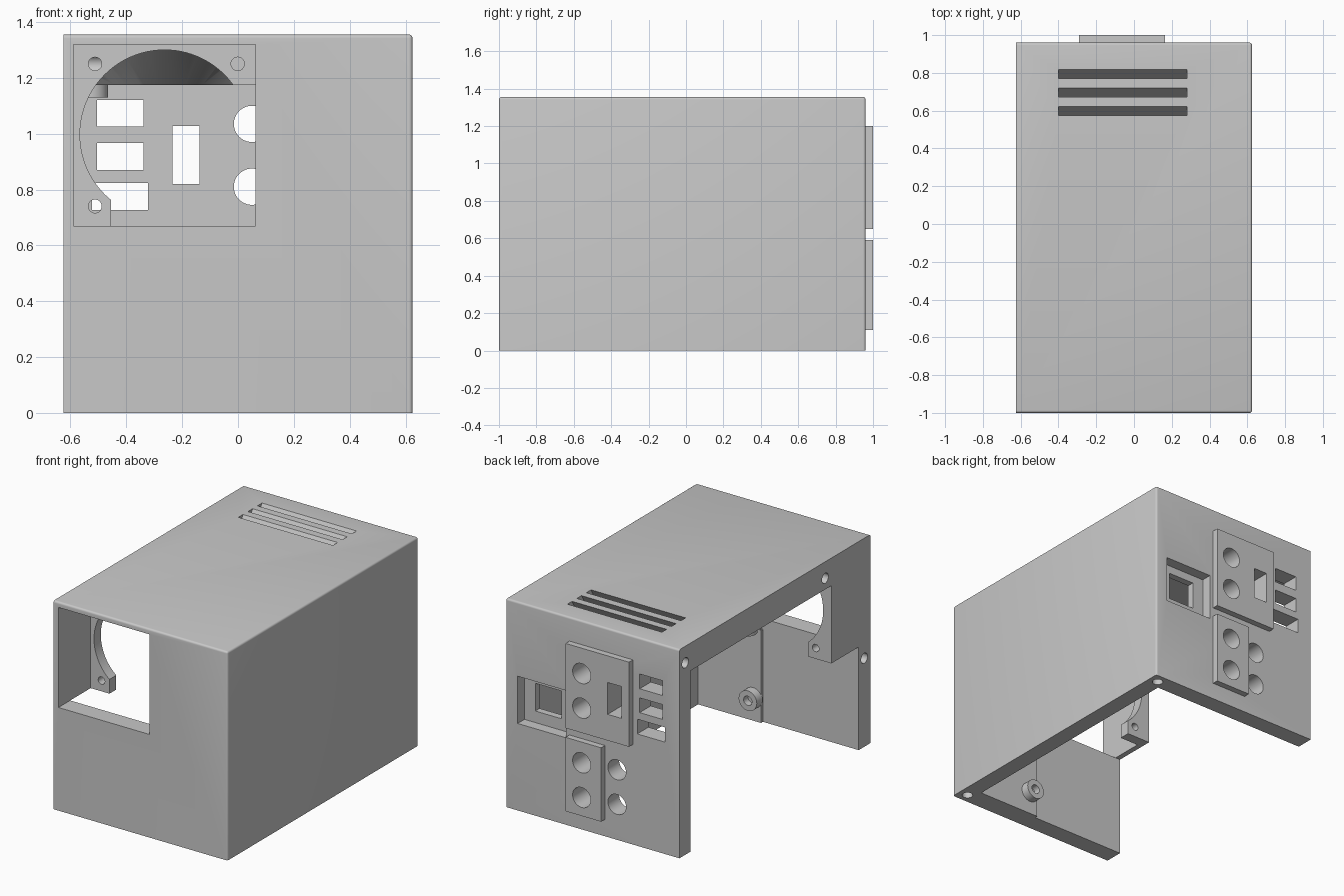
import bpy, bmesh, math
from mathutils import Matrix

old = bpy.data.objects.get("Cube")
if old:
    bpy.data.objects.remove(old, do_unlink=True)

grey = bpy.data.materials.new("light_grey")
grey.use_nodes = True
colour = (0.58, 0.58, 0.58, 1)
grey.diffuse_color = colour
grey.node_tree.nodes["Principled BSDF"].inputs["Base Color"].default_value = colour


def make(name, bm):
    mesh = bpy.data.meshes.new(name)
    bmesh.ops.recalc_face_normals(bm, faces=bm.faces)
    bm.to_mesh(mesh)
    bm.free()
    ob = bpy.data.objects.new(name, mesh)
    bpy.context.collection.objects.link(ob)
    mesh.materials.append(grey)
    return ob


def box(name, x, y, z, bevel=None, slant=0):
    """Box from ranges; slant shifts lower points towards the front."""
    bm = bmesh.new()
    bmesh.ops.create_cube(bm, size=1)
    for v in bm.verts:
        v.co = [r[0] if c < 0 else r[1] for c, r in zip(v.co, (x, y, z))]
        v.co.y -= (TOP - v.co.z) * slant
    if bevel:
        edges = [e for e in bm.edges if bevel((e.verts[0].co + e.verts[1].co) / 2)]
        bmesh.ops.bevel(bm, geom=edges, offset=0.013, segments=4, profile=0.5, affect='EDGES')
    return make(name, bm)


def cyl(name, axis, centre, r, length, r2=None, sides=48):
    """Cylinder or cone; r is at the low end of the axis."""
    bm = bmesh.new()
    bmesh.ops.create_cone(bm, cap_ends=True, segments=sides, radius1=r,
                          radius2=r if r2 is None else r2, depth=length)
    turn = {'x': Matrix.Rotation(math.pi / 2, 4, 'Y'),
            'y': Matrix.Rotation(-math.pi / 2, 4, 'X'),
            'z': Matrix.Identity(4)}[axis]
    bm.transform(Matrix.Translation(centre) @ turn)
    return make(name, bm)


def cut(cutter, *targets):
    for ob in targets:
        mod = ob.modifiers.new("cut", 'BOOLEAN')
        mod.operation, mod.solver, mod.object = 'DIFFERENCE', 'EXACT', cutter
        bpy.context.view_layer.objects.active = ob
        bpy.ops.object.modifier_apply(modifier=mod.name)
    bpy.data.objects.remove(cutter, do_unlink=True)


W, FRONT, BACK, TOP = 0.625, -1.0, 0.96, 1.355
CEIL, INNER = 1.175, 0.515

# Shell with softened outer edges, open on the right side and below
shell = box("case_shell", (-W, W), (FRONT, BACK), (0, TOP),
            bevel=lambda m: m.x > -W + .01 and m.z > .01 and
            (m.z > TOP - .01 or m.x > W - .01))

# Hollow, leaving a thicker front wall and the fan bay corner
cut(box("c", (-1, INNER), (-.60, .845), (-.1, CEIL)), shell)
cut(box("c", (-1, .063), (-.88, -.59), (-.1, .67)), shell)
cut(box("c", (.06, INNER), (-.86, -.59), (-.1, CEIL)), shell)
cut(box("c", (-.455, .07), (-.88, -.59), (.6, CEIL)), shell)

# Fan bay: square pocket, round opening, tapered duct, screw holes
FX, FZ = -.263, .997
cut(box("c", (-.59, .063), (-1.1, -.67), (.67, 1.32)), shell)
cut(cyl("c", 'y', (FX, -.645, FZ), .303, .09, sides=96), shell)
cut(cyl("c", 'y', (FX, -.425, FZ), .303, .35, r2=.17, sides=96), shell)
for x, z in ((-.512, 1.25), (-.001, 1.25), (-.512, .74)):
    cut(cyl("c", 'y', (x, -.63, z), .024, .14, sides=24), shell)

# Slanted vents in the roof
for y in (.575, .673, .77):
    cut(box("c", (-.4, .28), (y, y + .048), (1.1, 1.42), slant=.6), shell)

# Connector plates on the back
upper = box("upper_connector_plate", (-.29, .165), (BACK - .004, 1.0), (.65, 1.2))
lower = box("lower_connector_plate", (-.09, .165), (BACK - .004, 1.0), (.11, .59))

# Round sockets and rectangular ports
for x, z, plate in ((.05, 1.035, upper), (.05, .81, upper), (.05, .455, lower),
                    (.05, .23, lower), (-.176, .455, None), (-.176, .23, None)):
    cut(cyl("c", 'y', (x, .93, z), .065, .3), *([shell, plate] if plate else [shell]))
cut(box("c", (-.235, -.137), (.8, 1.1), (.82, 1.027)), shell, upper)
for half, z in ((.083, 1.025), (.083, .87), (.1, .727)):
    cut(box("c", (-.422 - half, -.422 + half), (.8, 1.1), (z, z + .096)), shell)

# Power inlet: shallow recess with a smaller opening
cut(box("c", (.19, .538), (.89, 1.1), (.565, .872)), shell)
cut(box("c", (.27, .46), (.8, .95), (.64, .82)), shell)

# Screw holes in the open side and the bottom
for y, z in ((-.536, 1.248), (-.938, .575), (.9, 1.248)):
    cut(cyl("c", 'x', (-W, y, z), .033, .3, sides=24), shell)
for y in (FRONT + .063, BACK - .063):
    cut(cyl("c", 'z', (W - .063, y, 0), .033, .3, sides=24), shell)

# Mounting bosses inside
front_boss = cyl("front_boss", 'y', (.12, -.835, .15), .065, .06)
cut(cyl("c", 'y', (.12, -.81, .15), .03, .08, sides=24), front_boss)
roof_boss = cyl("roof_boss", 'z', (-.53, .135, 1.155), .065, .05)
cut(cyl("c", 'z', (-.53, .135, 1.135), .03, .06, sides=24), roof_boss)

for ob in (shell, upper, lower, front_boss, roof_boss):
    bpy.ops.object.select_all(action='DESELECT')
    ob.select_set(True)
    bpy.context.view_layer.objects.active = ob
    bpy.ops.object.shade_smooth_by_angle(angle=math.radians(30))
